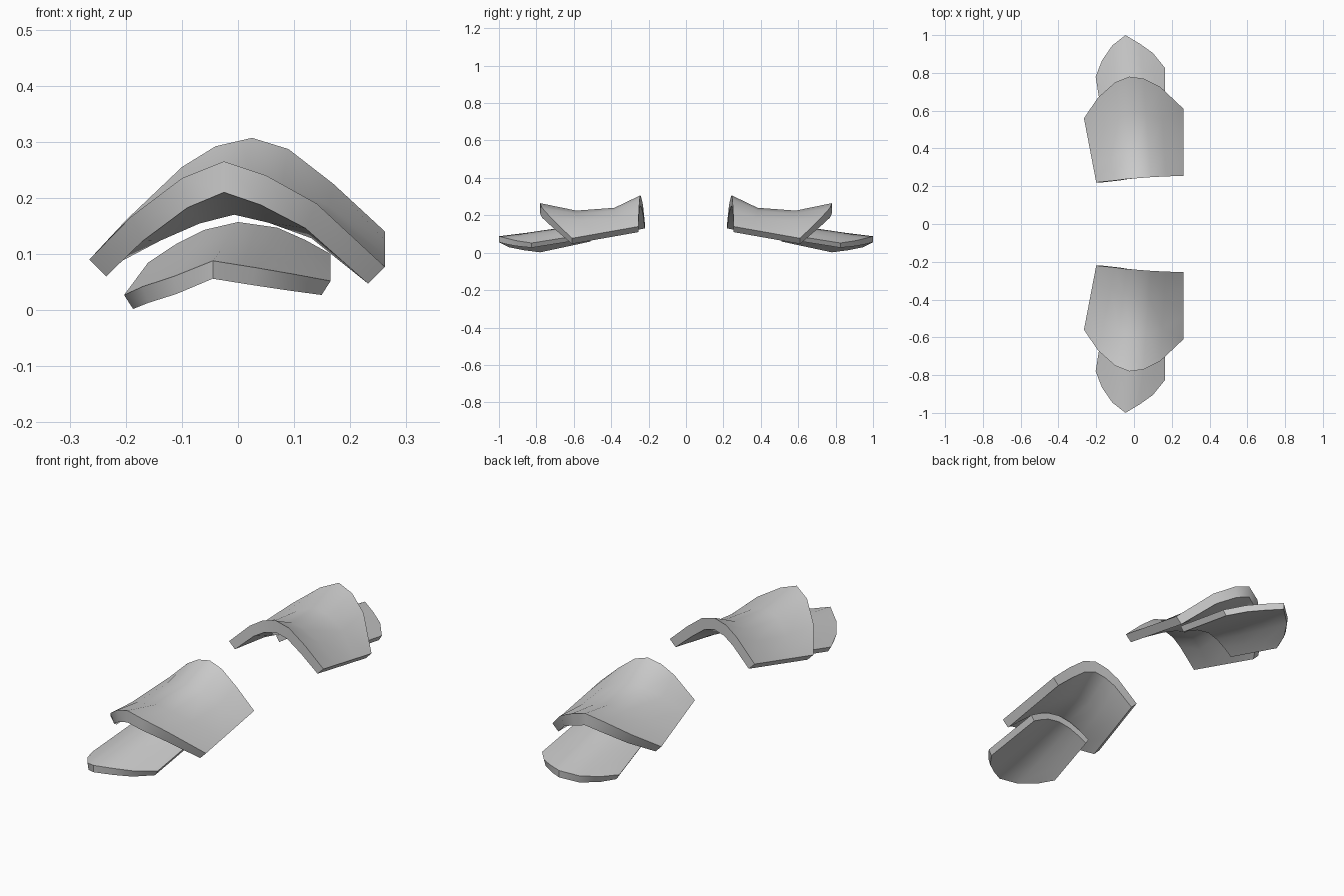
import bpy, bmesh, math
from mathutils import Vector

if "Cube" in bpy.data.objects:
    bpy.data.objects.remove(bpy.data.objects["Cube"])

grey = bpy.data.materials.new("light_grey")
grey.diffuse_color = (0.6, 0.6, 0.6, 1)
grey.use_nodes = True
grey.node_tree.nodes["Principled BSDF"].inputs["Base Color"].default_value = grey.diffuse_color


def curved_plate(name, inner, outer, rows, crown_thick, side_shift, flip):
    """Arched shell lofted between two edges; rows = (position, crown dip)."""
    bm = bmesh.new()
    n = len(inner)
    top, bottom = [], []
    for t, dip in rows:
        upper, lower = [], []
        for i, (a, b) in enumerate(zip(inner, outer)):
            u = 2 * i / (n - 1) - 1
            p = Vector(a).lerp(Vector(b), t)
            p.z -= dip * (1 - u * u)
            q = p + Vector((-u * side_shift[0], 0,
                            -crown_thick + (crown_thick - side_shift[1]) * u * u))
            if flip:
                p.y, q.y = -p.y, -q.y
            upper.append(bm.verts.new(p))
            lower.append(bm.verts.new(q))
        top.append(upper)
        bottom.append(lower)
    # Top and underside skins
    for grid in (top, bottom):
        for r in range(len(rows) - 1):
            for i in range(n - 1):
                bm.faces.new((grid[r][i], grid[r][i + 1],
                              grid[r + 1][i + 1], grid[r + 1][i]))
    # Rim joining the two skins
    for r in (0, -1):
        for i in range(n - 1):
            bm.faces.new((top[r][i], top[r][i + 1], bottom[r][i + 1], bottom[r][i]))
    for i in (0, -1):
        for r in range(len(rows) - 1):
            bm.faces.new((top[r][i], top[r + 1][i], bottom[r + 1][i], bottom[r][i]))
    bmesh.ops.recalc_face_normals(bm, faces=bm.faces)
    mesh = bpy.data.meshes.new(name)
    bm.to_mesh(mesh)
    bm.free()
    mesh.materials.append(grey)
    obj = bpy.data.objects.new(name, mesh)
    bpy.context.collection.objects.link(obj)
    bpy.ops.object.select_all(action='DESELECT')
    obj.select_set(True)
    bpy.context.view_layer.objects.active = obj
    bpy.ops.object.shade_smooth_by_angle(angle=math.radians(40))


# Edge points run from left to right
upper_inner = [(-.20, -.22, .16), (-.10, -.23, .255), (-.04, -.238, .292),
               (.025, -.243, .307), (.09, -.248, .287), (.17, -.252, .225),
               (.262, -.255, .14)]
upper_outer = [(-.265, -.56, .09), (-.19, -.67, .167), (-.10, -.75, .235),
               (-.025, -.78, .265), (.05, -.77, .24), (.14, -.725, .19),
               (.262, -.61, .077)]
lower_inner = [(-.16, -.51, .085), (-.11, -.515, .118), (-.06, -.52, .143),
               (0, -.525, .157), (.07, -.525, .147), (.12, -.525, .125),
               (.165, -.525, .10)]
lower_outer = [(-.203, -.78, .027), (-.17, -.865, .042), (-.115, -.945, .06),
               (-.045, -1.0, .088), (.03, -.955, .076), (.10, -.905, .064),
               (.165, -.825, .052)]

for side, flip in (("front", False), ("back", True)):
    curved_plate(side + "_upper_plate", upper_inner, upper_outer,
                 ((0, 0), (.26, .056), (.64, .055), (1, 0)), .055, (.03, .03), flip)
    curved_plate(side + "_lower_plate", lower_inner, lower_outer,
                 ((0, 0), (.35, .003), (.7, .003), (1, 0)), .032, (.016, .025), flip)
